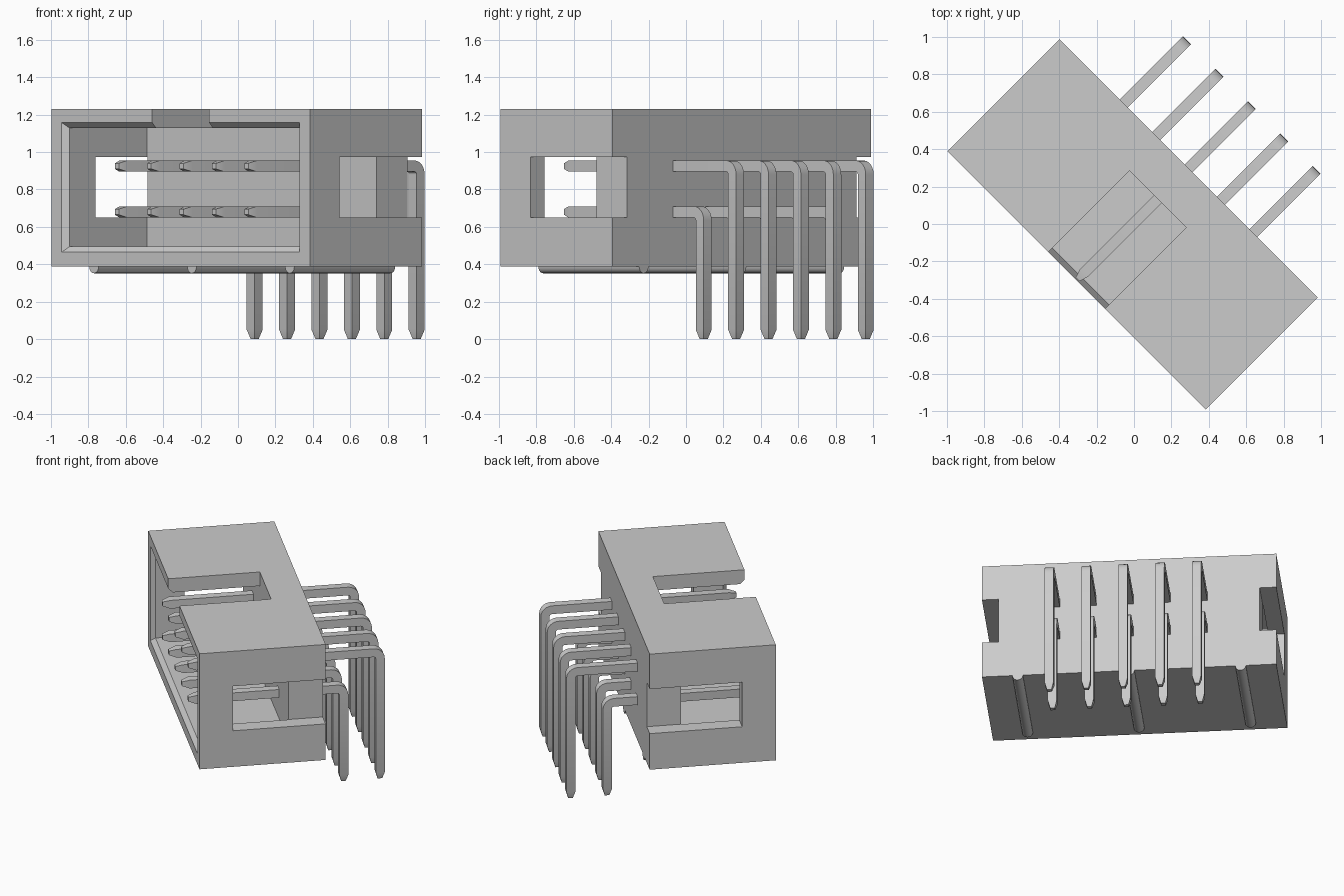
import bpy, bmesh
from math import radians, sin, cos, pi
from mathutils import Matrix

# Local frame: x along the connector, y towards the back; the whole part is turned on its stand
TURN = Matrix.Rotation(radians(-45), 4, 'Z')

cube = bpy.data.objects.get("Cube")
if cube:
    bpy.data.objects.remove(cube, do_unlink=True)

grey = bpy.data.materials.new("plain_grey")
grey.use_nodes = True
grey.diffuse_color = (0.6, 0.6, 0.6, 1)
grey.node_tree.nodes["Principled BSDF"].inputs["Base Color"].default_value = (0.6, 0.6, 0.6, 1)


def loft(name, rings, smooth=False):
    """Closed solid through a list of matching rings of points."""
    bm = bmesh.new()
    loops = [[bm.verts.new(p) for p in ring] for ring in rings]
    n = len(loops[0])
    for a, b in zip(loops, loops[1:]):
        for i in range(n):
            j = (i + 1) % n
            bm.faces.new((a[i], a[j], b[j], b[i]))
    bm.faces.new(loops[0])
    bm.faces.new(loops[-1])
    bmesh.ops.recalc_face_normals(bm, faces=bm.faces)
    bm.transform(TURN)
    mesh = bpy.data.meshes.new(name)
    bm.to_mesh(mesh)
    bm.free()
    mesh.materials.append(grey)
    obj = bpy.data.objects.new(name, mesh)
    bpy.context.collection.objects.link(obj)
    if smooth:
        select(obj)
        bpy.ops.object.shade_smooth_by_angle(angle=radians(35))
    return obj


def select(obj):
    bpy.ops.object.select_all(action='DESELECT')
    obj.select_set(True)
    bpy.context.view_layer.objects.active = obj


def rect(x0, x1, z0, z1, y):
    return [(x0, y, z0), (x1, y, z0), (x1, y, z1), (x0, y, z1)]


def box(name, x0, x1, y0, y1, z0, z1):
    return loft(name, [rect(x0, x1, z0, z1, y0), rect(x0, x1, z0, z1, y1)])


def cut(target, cutter):
    cutter.hide_render = True
    mod = target.modifiers.new("cut", 'BOOLEAN')
    mod.operation = 'DIFFERENCE'
    mod.solver = 'EXACT'
    mod.object = cutter
    select(target)
    bpy.ops.object.modifier_apply(modifier=mod.name)
    bpy.data.objects.remove(cutter, do_unlink=True)


# Housing dimensions
MID = -0.004
HALF = 0.977
FRONT, BACK = -0.43, 0.417
LOW, HIGH = 0.387, 1.23
FLOOR = 0.186          # depth of the socket

housing = box("housing", MID - HALF, MID + HALF, FRONT, BACK, LOW, HIGH)


# Socket with a chamfered mouth
def mouth(inset, y):
    w = HALF - 0.078 - inset
    return rect(MID - w, MID + w, 0.465 + inset, 1.158 - inset, y)


cut(housing, loft("socket_cutter", [mouth(-0.03, FRONT - 0.03), mouth(0.03, FRONT + 0.03),
                                    mouth(0.03, FLOOR)]))

# Keying slot in the top wall
cut(housing, box("key_cutter", MID - 0.215, MID + 0.215, FRONT - 0.1, FLOOR - 0.001, 1.0, HIGH + 0.1))

# Latch windows at both ends, running out through the back
for side in (-1, 1):
    x0, x1 = sorted((MID + side * 0.867, MID + side * (HALF + 0.1)))
    cut(housing, box("latch_cutter", x0, x1, -0.204, BACK + 0.1, 0.65, 0.975))


# Right-angle pins, swept as square sections with tapered ends
def pin(name, x, y_down, z_out):
    h, tip, taper, bend = 0.03, 0.015, 0.05, 0.045
    path = [(-0.422, z_out, 0, tip), (-0.422 + taper, z_out, 0, h)]
    for i in range(7):
        a = i / 6 * pi / 2
        path.append((y_down - bend + bend * sin(a), z_out - bend + bend * cos(a), a, h))
    path += [(y_down, taper, pi / 2, h), (y_down, 0, pi / 2, tip)]
    rings = []
    for y, z, a, s in path:
        ny, nz = s * sin(a), s * cos(a)
        rings.append([(x - s, y - ny, z - nz), (x + s, y - ny, z - nz),
                      (x + s, y + ny, z + nz), (x - s, y + ny, z + nz)])
    loft(name, rings, smooth=True)


for i in range(5):
    x = MID + (i - 2) * 0.245
    pin(f"upper_pin_{i + 1}", x, 0.865, 0.925)
    pin(f"lower_pin_{i + 1}", x, 0.62, 0.68)

# Half-round standoff ribs under the housing
for i in (-1, 0, 1):
    r, x = 0.035, MID + i * 0.74
    arc = [(x + r * cos(k * pi / 10), LOW - r * sin(k * pi / 10)) for k in range(11)]
    loft(f"standoff_rib_{i + 2}", [[(px, y, pz) for px, pz in arc] for y in (-0.345, BACK)], smooth=True)
